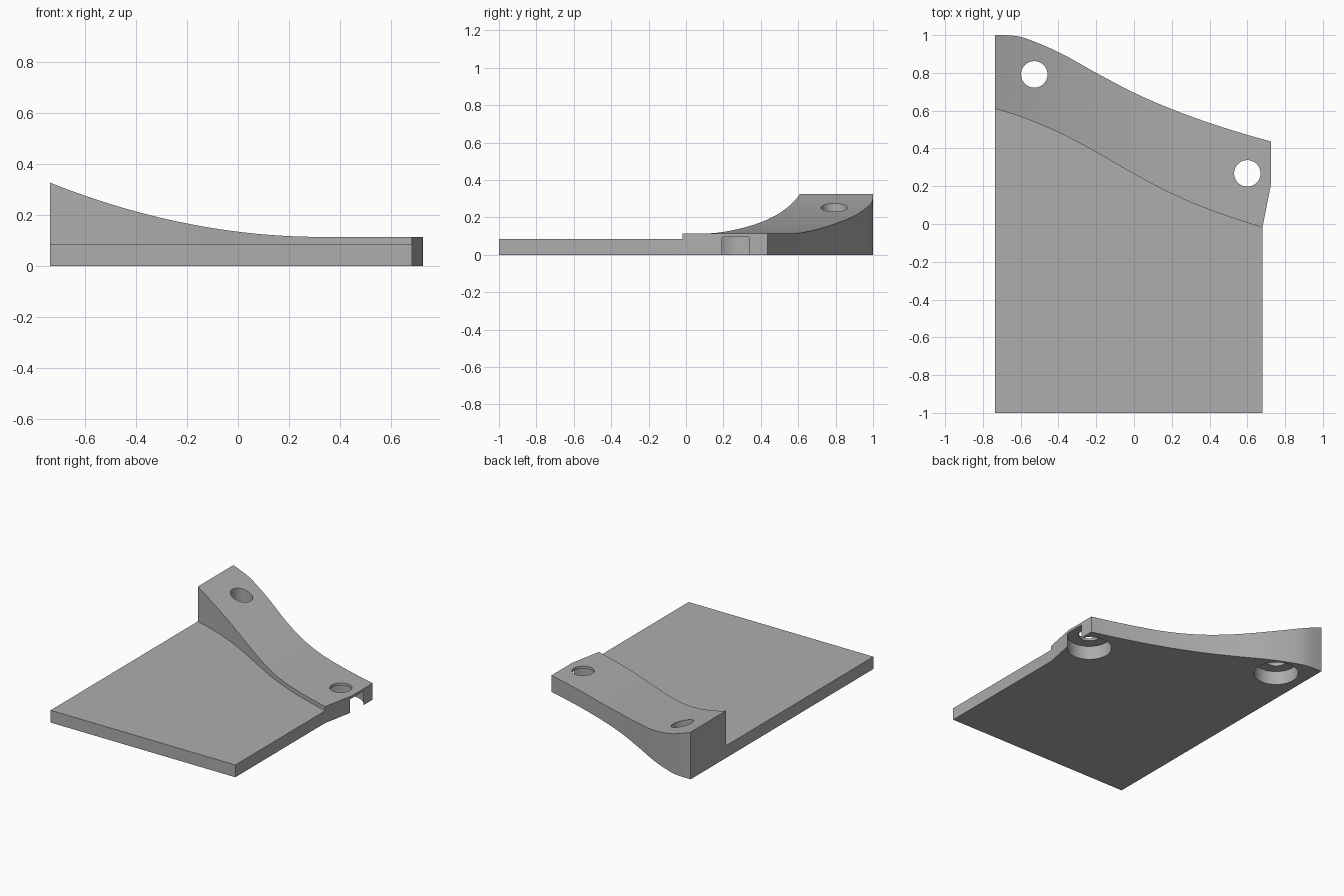
import bpy
import bmesh

if "Cube" in bpy.data.objects:
    bpy.data.objects.remove(bpy.data.objects["Cube"], do_unlink=True)

PLATE_TOP, RIDGE_LOW = 0.085, 0.114
LEFT, PLATE_END, RIDGE_END = -0.735, 0.68, 0.725
FRONT_EDGE = [(-0.735, 0.61), (-0.6, 0.568), (-0.4, 0.485), (-0.2, 0.38),
              (0, 0.265), (0.2, 0.16), (0.4, 0.075), (0.68, -0.02)]
BACK_EDGE = [(-0.735, 1), (-0.65, 0.998), (-0.58, 0.985), (-0.4, 0.91), (-0.2, 0.8),
             (0, 0.695), (0.2, 0.608), (0.4, 0.535), (0.6, 0.472), (0.725, 0.437)]

grey = bpy.data.materials.new("grey")
grey.use_nodes = True
colour = (0.42, 0.42, 0.42, 1)
grey.diffuse_color = colour
grey.node_tree.nodes["Principled BSDF"].inputs["Base Color"].default_value = colour


def smooth_curve(points, x):
    """Cubic interpolation of y at x with averaged slopes."""
    last = len(points) - 1

    def slope(i):
        a, b = points[max(i - 1, 0)], points[min(i + 1, last)]
        return (b[1] - a[1]) / (b[0] - a[0])

    i = 0
    while i < last - 1 and x > points[i + 1][0]:
        i += 1
    (x0, y0), (x1, y1) = points[i], points[i + 1]
    w = x1 - x0
    t = (x - x0) / w
    s = 1 - t
    return (y0 * s * s * (1 + 2 * t) + y1 * t * t * (1 + 2 * s)
            + slope(i) * w * t * s * s - slope(i + 1) * w * t * t * s)


def ridge_height(x):
    return RIDGE_LOW + 0.187 * min(x - 0.33, 0) ** 2


# Plate and raised curved ridge, lofted from cross-sections along x
bm = bmesh.new()
steps = 60
stations = [LEFT + (PLATE_END - LEFT) * i / steps for i in range(steps + 1)]


def section(x, front):
    back, top = smooth_curve(BACK_EDGE, x), ridge_height(x)
    outline = [(-1, 0), (-1, PLATE_TOP), (front, PLATE_TOP),
               (front, top), (back, top), (back, 0), (front, 0)]
    return [bm.verts.new((x, y, z)) for y, z in outline]


rows = [section(x, smooth_curve(FRONT_EDGE, x)) for x in stations]
for a, b in zip(rows, rows[1:]):
    for i in range(7):
        j = (i + 1) % 7
        bm.faces.new((a[i], a[j], b[j], b[i]))

# Slanted tab past the right edge of the plate
end, tab = rows[-1], section(RIDGE_END, 0.21)
for i, j in ((2, 3), (3, 4), (4, 5), (5, 6), (6, 2)):
    bm.faces.new((end[i], end[j], tab[j], tab[i]))
bm.faces.new(tab[2:])
bm.faces.new((end[0], end[1], end[2], end[6]))
bm.faces.new(rows[0])
bmesh.ops.delete(bm, geom=tab[:2], context='VERTS')
bmesh.ops.recalc_face_normals(bm, faces=bm.faces)
mesh = bpy.data.meshes.new("mounting_plate")
bm.to_mesh(mesh)
bm.free()
mesh.materials.append(grey)
plate = bpy.data.objects.new("mounting_plate", mesh)
bpy.context.collection.objects.link(plate)


def cut_cylinder(x, y, radius, bottom, top):
    bpy.ops.mesh.primitive_cylinder_add(vertices=64, radius=radius, depth=top - bottom,
                                        location=(x, y, (top + bottom) / 2))
    cutter = bpy.context.object
    cutter.name = "hole_cutter"
    cutter.hide_render = True
    cutter.data.materials.append(grey)
    bpy.ops.object.select_all(action='DESELECT')
    bpy.context.view_layer.objects.active = plate
    plate.select_set(True)
    cut = plate.modifiers.new("hole", 'BOOLEAN')
    cut.operation, cut.solver, cut.object = 'DIFFERENCE', 'EXACT', cutter
    bpy.ops.object.modifier_apply(modifier=cut.name)
    bpy.data.objects.remove(cutter, do_unlink=True)


# Screw holes with wide recesses from below
for x, y in ((-0.528, 0.792), (0.6, 0.268)):
    cut_cylinder(x, y, 0.143, -0.05, 0.096)
    cut_cylinder(x, y, 0.07, 0.05, 0.5)

bpy.ops.object.shade_smooth_by_angle(angle=0.5)
